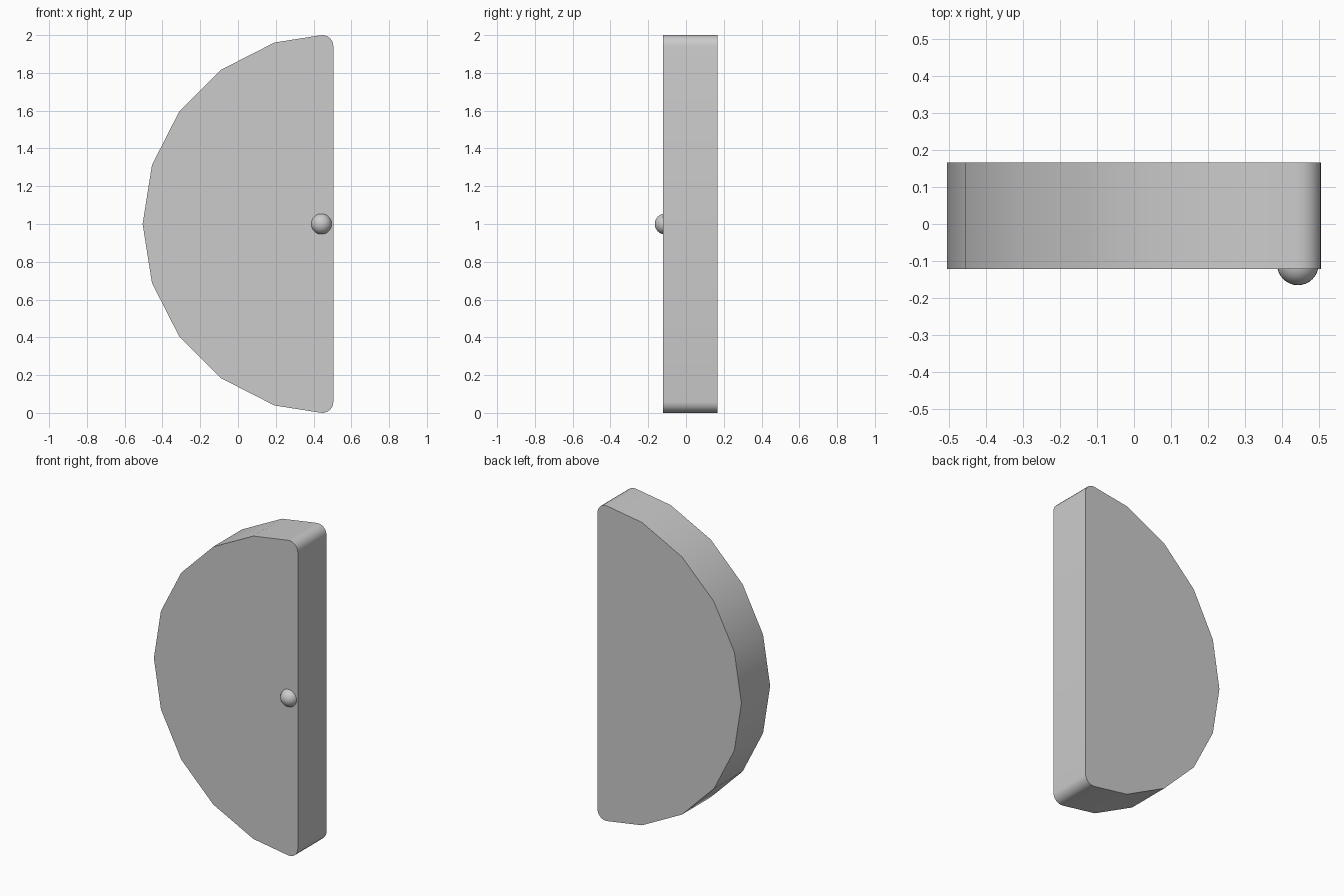
import bpy, bmesh, math
from mathutils import Vector

if "Cube" in bpy.data.objects:
    bpy.data.objects.remove(bpy.data.objects["Cube"])

EDGE_X, RADIUS, MID_Z = 0.505, 1.01, 1.0
FRONT_Y, BACK_Y = -0.122, 0.166
CORNER_CUT, CORNER_STEPS = 0.069, 6


def finish(bm, name, angle):
    bmesh.ops.recalc_face_normals(bm, faces=bm.faces)
    mesh = bpy.data.meshes.new(name)
    bm.to_mesh(mesh)
    bm.free()
    obj = bpy.data.objects.new(name, mesh)
    bpy.context.collection.objects.link(obj)
    bpy.ops.object.select_all(action='DESELECT')
    bpy.context.view_layer.objects.active = obj
    obj.select_set(True)
    bpy.ops.object.shade_smooth_by_angle(angle=math.radians(angle))
    return obj


def fillet(prev, corner, nxt):
    # Round a profile corner with a tangent arc
    a, b = (prev - corner).normalized(), (nxt - corner).normalized()
    half = a.angle(b) / 2
    r = CORNER_CUT * math.tan(half)
    centre = corner + (a + b).normalized() * (CORNER_CUT / math.cos(half))
    start = (corner + a * CORNER_CUT - centre).normalized()
    end = (corner + b * CORNER_CUT - centre).normalized()
    return [centre + start.slerp(end, i / CORNER_STEPS) * r
            for i in range(CORNER_STEPS + 1)]


# Half-disc panel: ten-sided half circle, straight edge with rounded corners
arc = []
for i in range(11):
    t = math.radians(90 + 18 * i)
    arc.append(Vector((EDGE_X + RADIUS * math.cos(t), FRONT_Y,
                       MID_Z + RADIUS * math.sin(t))))
profile = fillet(arc[-1], arc[0], arc[1]) + arc[1:-1] + fillet(arc[-2], arc[-1], arc[0])

bm = bmesh.new()
face = bm.faces.new([bm.verts.new(p) for p in profile])
ext = bmesh.ops.extrude_face_region(bm, geom=[face], use_keep_orig=True)
moved = [g for g in ext['geom'] if isinstance(g, bmesh.types.BMVert)]
bmesh.ops.translate(bm, verts=moved, vec=(0, BACK_Y - FRONT_Y, 0))
finish(bm, "half_round_panel", 30)

# Round knob set into the front near the straight edge
bm = bmesh.new()
bmesh.ops.create_uvsphere(bm, u_segments=32, v_segments=16, radius=0.056)
bmesh.ops.translate(bm, verts=bm.verts, vec=(0.442, -0.109, 1.0))
finish(bm, "knob", 40)
